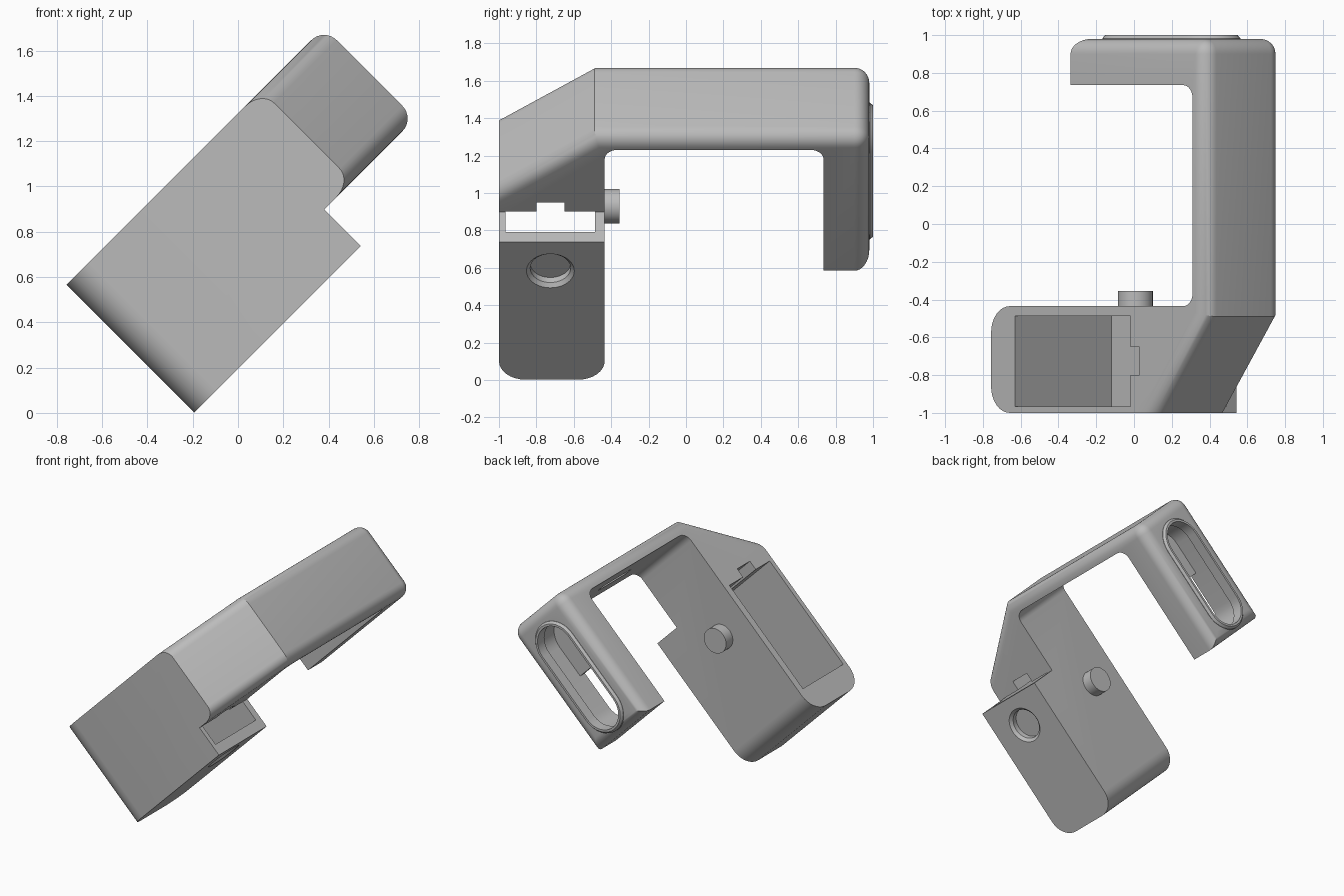
import bpy, bmesh, math
from mathutils import Matrix, Vector

if "Cube" in bpy.data.objects:
    bpy.data.objects.remove(bpy.data.objects["Cube"])

grey = bpy.data.materials.new("plain grey")
grey.use_nodes = True
grey.diffuse_color = (0.5, 0.5, 0.5, 1)
grey.node_tree.nodes["Principled BSDF"].inputs["Base Color"].default_value = (0.5, 0.5, 0.5, 1)

# Parts are made upright (x across, y deep, z up), then leaned over sideways
LEAN = Matrix.Rotation(math.radians(45), 4, "Y")
LEFT, RIGHT, OUT = -0.935, -0.366, -0.138
MID = (LEFT + RIGHT) / 2
BASE, STEP, TOP, UNDER = -0.135, 0.905, 1.472, 1.374


def finish(bm, name):
    bmesh.ops.recalc_face_normals(bm, faces=bm.faces)
    bm.transform(LEAN)
    mesh = bpy.data.meshes.new(name)
    bm.to_mesh(mesh)
    bm.free()
    mesh.materials.append(grey)
    ob = bpy.data.objects.new(name, mesh)
    bpy.context.collection.objects.link(ob)
    return ob


def smooth(ob):
    bpy.ops.object.select_all(action="DESELECT")
    ob.select_set(True)
    bpy.context.view_layer.objects.active = ob
    bpy.ops.object.shade_smooth_by_angle(angle=math.radians(25))


def box(name, x0, x1, y0, y1, z0, z1):
    bm = bmesh.new()
    bmesh.ops.create_cube(bm, size=1)
    for v in bm.verts:
        v.co = Vector((x1 if v.co.x > 0 else x0,
                       y1 if v.co.y > 0 else y0,
                       z1 if v.co.z > 0 else z0))
    return finish(bm, name)


def cone(name, r1, r2, depth, centre, axis):
    bm = bmesh.new()
    turn = Vector((0, 0, 1)).rotation_difference(Vector(axis)).to_matrix().to_4x4()
    bmesh.ops.create_cone(bm, cap_ends=True, segments=48, radius1=r1, radius2=r2,
                          depth=depth, matrix=Matrix.Translation(centre) @ turn)
    return finish(bm, name)


def stadium(bm, radius, half, centre_z, y, n=16):
    loop = []
    for end in (1, -1):
        for i in range(n + 1):
            a = math.pi * i / n
            loop.append(bm.verts.new((MID + end * radius * math.cos(a), y,
                                      centre_z + end * (half + radius * math.sin(a)))))
    return loop


def bridge(bm, a, b):
    for i in range(len(a)):
        j = (i + 1) % len(a)
        bm.faces.new((a[i], a[j], b[j], b[i]))


def cut(target, cutter):
    mod = target.modifiers.new("cut", "BOOLEAN")
    mod.operation, mod.solver, mod.object = "DIFFERENCE", "EXACT", cutter
    bpy.context.view_layer.objects.active = target
    bpy.ops.object.modifier_apply(modifier=mod.name)
    bpy.data.objects.remove(cutter)


def near(a, b):
    return abs(a - b) < 0.002


# Bracket: side profile drawn out across
outer = [(-1, 1.08), (-0.49, TOP), (0.98, TOP), (0.98, 0.46)]
profile = [(-1, BASE)] + outer + [(0.735, 0.46), (0.735, UNDER), (-0.435, UNDER), (-0.435, BASE)]
bm = bmesh.new()
face = bm.faces.new([bm.verts.new((LEFT, y, z)) for y, z in profile])
ext = bmesh.ops.extrude_face_region(bm, geom=[face])
bmesh.ops.translate(bm, vec=(RIGHT - LEFT, 0, 0),
                    verts=[g for g in ext["geom"] if isinstance(g, bmesh.types.BMVert)])
bmesh.ops.recalc_face_normals(bm, faces=bm.faces)

# Thicken the lower front leg
bmesh.ops.bisect_plane(bm, geom=bm.verts[:] + bm.edges[:] + bm.faces[:],
                       plane_co=(0, 0, STEP), plane_no=(0, 0, 1))
side = [f for f in bm.faces if all(near(v.co.x, RIGHT) and v.co.y < -0.4
                                   and v.co.z < STEP + 0.01 for v in f.verts)]
ext = bmesh.ops.extrude_face_region(bm, geom=side)
bmesh.ops.delete(bm, geom=[f for f in side if f.is_valid], context="FACES_ONLY")
bmesh.ops.translate(bm, vec=(OUT - RIGHT, 0, 0),
                    verts=[g for g in ext["geom"] if isinstance(g, bmesh.types.BMVert)])
bmesh.ops.recalc_face_normals(bm, faces=bm.faces)
bmesh.ops.dissolve_limit(bm, angle_limit=0.01, verts=bm.verts[:], edges=bm.edges[:])


def across(e):
    return near(e.verts[0].co.y, e.verts[1].co.y) and near(e.verts[0].co.z, e.verts[1].co.z)


def round_edges(rule, radius):
    bmesh.ops.bevel(bm, geom=[e for e in bm.edges if rule(e)], offset=radius, segments=8,
                    profile=0.5, affect="EDGES", clamp_overlap=False)


def on_rim(e):
    rim = all(any(near(v.co.y, y) and near(v.co.z, z) for y, z in outer) for v in e.verts)
    return rim and (not across(e) or near(e.verts[0].co.y, 0.98))


round_edges(lambda e: across(e) and near(e.verts[0].co.z, UNDER), 0.07)
round_edges(lambda e: across(e) and near(e.verts[0].co.z, BASE), 0.14)
round_edges(on_rim, 0.08)
bracket = finish(bm, "bracket")

# Pocket, latch notch and cable slot
cut(bracket, box("pocket_cutter", -1.2, -0.213, -0.965, -0.487, 0.044, STEP + 0.003))
cut(bracket, box("notch_cutter", -1.2, -0.3, -0.8, -0.65, 0.8, 0.977))
cut(bracket, box("slot_cutter", MID - 0.04, MID + 0.04, -0.05, 0.28, 1.3, 1.42))

# Countersunk round recess on the outer side
cut(bracket, cone("recess_cutter", 0.108, 0.108, 0.158, (OUT + 0.021, -0.725, 0.687), (1, 0, 0)))
cut(bracket, cone("chamfer_cutter", 0.108, 0.132, 0.024, (OUT - 0.008, -0.725, 0.687), (1, 0, 0)))

# Long opening through the rear leg
R, HALF, CZ = 0.18, 0.262, 0.93
bm = bmesh.new()
a, b = (stadium(bm, R - 0.02, HALF, CZ, y) for y in (0.6, 1.2))
bridge(bm, a, b)
bm.faces.new(a)
bm.faces.new(b)
cut(bracket, finish(bm, "opening_cutter"))
smooth(bracket)

# Raised lip around the opening
bm = bmesh.new()
loops = [stadium(bm, r, HALF, CZ, y) for r, y in
         ((R, 0.92), (R, 0.983), (R - 0.014, 1.0), (R - 0.03, 1.0), (R - 0.03, 0.92))]
for i, loop in enumerate(loops):
    bridge(bm, loop, loops[(i + 1) % len(loops)])
smooth(finish(bm, "opening_lip"))

# Inner plate behind the upper half of the opening
box("inner_plate", MID - 0.17, MID + 0.17, 0.745, 0.79, 0.95, 1.37)

# Round peg on the back of the front leg
smooth(cone("peg", 0.092, 0.092, 0.1, (-0.652, -0.405, 0.663), (0, 1, 0)))
